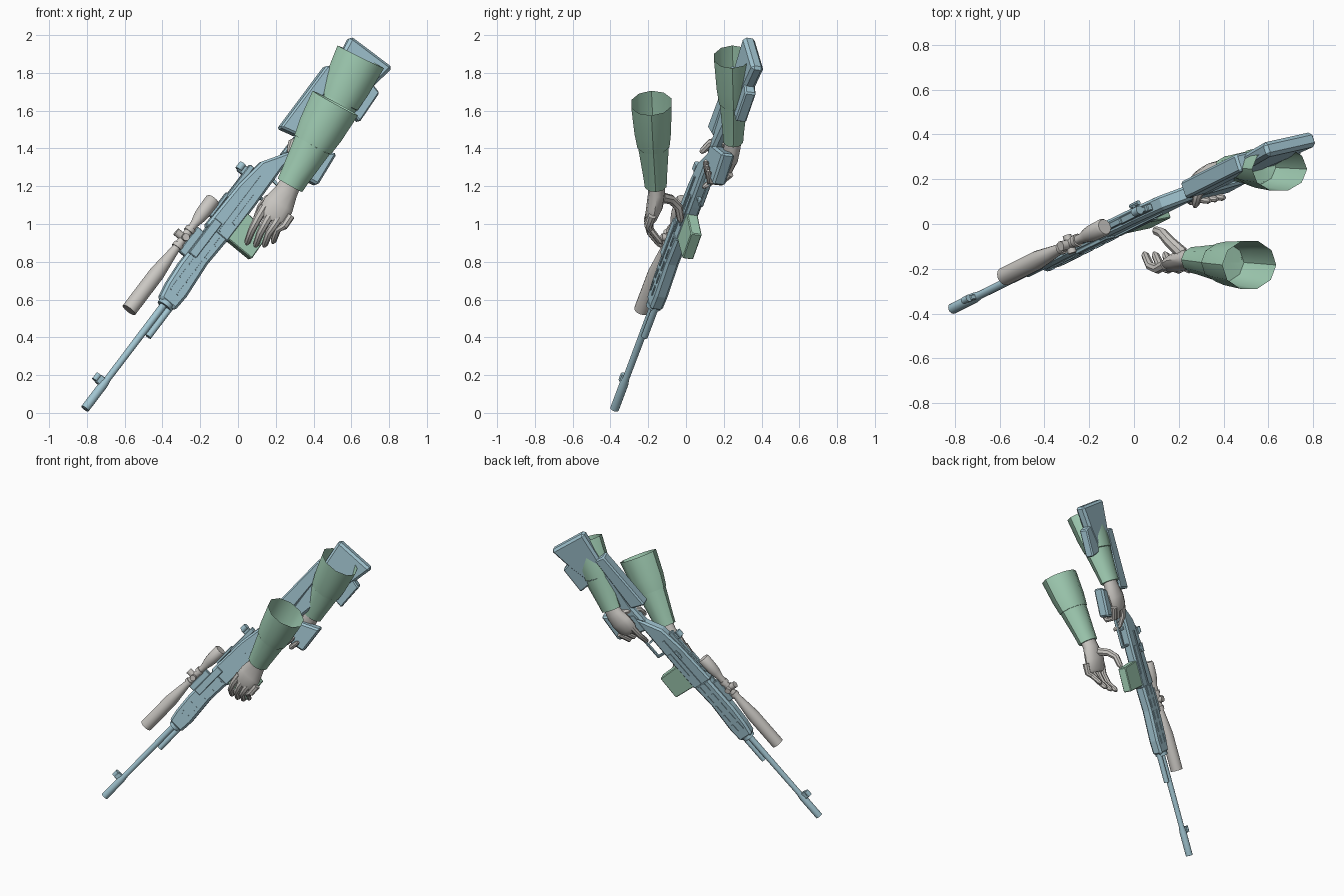
import bpy, bmesh, math
from mathutils import Matrix, Vector

if "Cube" in bpy.data.objects:
    bpy.data.objects.remove(bpy.data.objects["Cube"], do_unlink=True)


def material(name, rgb):
    m = bpy.data.materials.new(name)
    m.use_nodes = True
    m.diffuse_color = (*rgb, 1)
    m.node_tree.nodes["Principled BSDF"].inputs["Base Color"].default_value = (*rgb, 1)
    return m


BLUE = material("pale blue", (0.36, 0.56, 0.64))
GREEN = material("pale green", (0.36, 0.62, 0.46))
GREY = material("warm grey", (0.59, 0.57, 0.54))

# Rifle frame: local x runs muzzle to butt, y is up on the rifle, z is its left side
along = Vector((0.58, 0.288, 0.764)).normalized()
rise = Vector((-0.76, -0.162, 0.633))
rise = (rise - along * rise.dot(along)).normalized()
side = along.cross(rise)
RIFLE = Matrix((along, rise, side)).transposed().to_4x4()
RIFLE.translation = Vector((-0.81, -0.378, 0.022))
WORLD = Matrix.Identity(4)


def finish(name, bm, mat, frame, smooth=True):
    bmesh.ops.recalc_face_normals(bm, faces=bm.faces)
    me = bpy.data.meshes.new(name)
    bm.to_mesh(me)
    bm.free()
    me.materials.append(mat)
    ob = bpy.data.objects.new(name, me)
    bpy.context.collection.objects.link(ob)
    ob.matrix_world = frame
    if smooth:
        bpy.context.view_layer.objects.active = ob
        bpy.ops.object.select_all(action='DESELECT')
        ob.select_set(True)
        bpy.ops.object.shade_smooth_by_angle(angle=math.radians(40))
    return ob


def prism(name, pts, half, mat=BLUE, z=0, bevel=0.008):
    """Side profile in the rifle frame, extruded across its width."""
    bm = bmesh.new()
    f = bm.faces.new([bm.verts.new((x, y, z - half)) for x, y in pts])
    r = bmesh.ops.extrude_face_region(bm, geom=[f])
    moved = [v for v in r["geom"] if isinstance(v, bmesh.types.BMVert)]
    bmesh.ops.translate(bm, verts=moved, vec=(0, 0, 2 * half))
    ob = finish(name, bm, mat, RIFLE, smooth=False)
    if bevel:
        b = ob.modifiers.new("edge", 'BEVEL')
        b.width, b.segments, b.limit_method = bevel, 1, 'ANGLE'
    return ob


def box(name, x0, x1, y0, y1, half, mat=BLUE, z=0, bevel=0.004):
    return prism(name, [(x0, y0), (x1, y0), (x1, y1), (x0, y1)], half, mat, z, bevel)


def loft(name, rings, mat, across, frame=WORLD, n=12, caps=True):
    """Tube through (centre, half width, half depth); width follows 'across'."""
    bm = bmesh.new()
    pts = [Vector(r[0]) for r in rings]
    loops = []
    for i, (c, a, b) in enumerate(rings):
        tan = (pts[min(i + 1, len(pts) - 1)] - pts[max(i - 1, 0)]).normalized()
        u = Vector(across)
        u = (u - tan * u.dot(tan)).normalized()
        v = tan.cross(u)
        loops.append([bm.verts.new(pts[i] + u * a * math.cos(k * math.tau / n)
                                   + v * b * math.sin(k * math.tau / n)) for k in range(n)])
    for p, q in zip(loops, loops[1:]):
        for k in range(n):
            bm.faces.new((p[k], p[(k + 1) % n], q[(k + 1) % n], q[k]))
    if caps:
        bm.faces.new(loops[0])
        bm.faces.new(loops[-1])
    return finish(name, bm, mat, frame)


def lathe(name, profile, y, mat=BLUE, z=0, n=14):
    return loft(name, [((x, y, z), r, r) for x, r in profile], mat, (0, 1, 0), RIFLE, n)


def post(name, x, y0, y1, r, mat=BLUE):
    return loft(name, [((x, y0, 0), r, r), ((x, y1, 0), r, r)], mat, (1, 0, 0), RIFLE)


def finger(name, pts, r):
    """Tapered digit with a rounded tip."""
    p = [Vector(q) for q in pts]
    tip = p[-1] + (p[-1] - p[-2]).normalized() * r * 0.7
    rings = [(q, r * (1 - 0.1 * i), r * (1 - 0.1 * i)) for i, q in enumerate(p)]
    rings.append((tip, r * 0.35, r * 0.35))
    loft(name, rings, GREY, (0.77, 0.1, -0.6), n=8)


# Barrel, muzzle and front sight
lathe("barrel", [(0, .024), (.17, .024), (.21, .018), (.8, .02)], 0)
lathe("muzzle_bore", [(-.002, .013), (.01, .013)], 0)
lathe("lower_rod", [(.53, .018), (.74, .018)], -.036)
box("front_sight_base", .15, .2, .0, .045, .012)
lathe("front_sight_hood", [(.155, .016), (.195, .016)], .052)

# Handguard and receiver
prism("handguard", [(.73, -.062), (.83, -.068), (1.04, -.052), (1.22, -.06), (1.22, .07),
                    (.95, .072), (.82, .062), (.73, .045)], .036, bevel=.014)
prism("receiver", [(1.2, -.066), (1.45, -.066), (1.72, -.06), (1.86, -.075), (1.82, -.04),
                   (1.76, -.005), (1.67, .05), (1.5, .074), (1.2, .084)], .034, bevel=.012)
lathe("handguard_cap", [(.715, .042), (.74, .042)], -.006)
for s, label in ((1, "left"), (-1, "right")):
    for row in (-.02, .025):
        for k in range(5):
            x = .8 + k * .085
            box(f"{label}_vent_plate", x, x + .06, row - .006, row + .006, .004, z=s * .037, bevel=0)
    box(f"{label}_receiver_rail", 1.22, 1.6, .0, .012, .005, z=s * .036, bevel=0)
    box(f"{label}_receiver_plate", 1.3, 1.5, -.045, -.02, .004, z=s * .035, bevel=0)
lathe("charging_handle", [(1.44, .011), (1.5, .011)], .03, z=-.05, n=8)
box("charging_stem", 1.46, 1.48, .022, .038, .012, z=-.04, bevel=0)

# Rear sight
box("rear_sight_base", 1.4, 1.62, .06, .09, .016)
box("rear_sight_arm", 1.55, 1.6, .085, .125, .012)
lathe("rear_sight_drum", [(1.56, .02), (1.6, .02)], .12, n=10)
box("top_rail", 1.26, 1.42, .08, .1, .014)

# Magazine, trigger and grip
prism("magazine", [(1.22, -.05), (1.4, -.05), (1.39, -.215), (1.222, -.222)], .03, GREEN, bevel=.005)
box("trigger_guard", 1.52, 1.76, -.135, -.122, .012)
box("trigger_guard_front", 1.51, 1.525, -.135, -.05, .012)
prism("trigger", [(1.63, -.05), (1.65, -.05), (1.635, -.11), (1.625, -.11)], .006, bevel=0)
prism("grip", [(1.72, -.04), (1.86, -.03), (1.97, -.245), (1.768, -.266)], .036, bevel=.012)

# Stock
prism("stock", [(1.76, -.01), (1.9, -.012), (2.3, .04), (2.52, .078), (2.535, -.205),
                (2.36, -.18), (2.1, -.115), (1.86, -.085)], .034, bevel=.016)
prism("cheek_rest", [(1.878, .083), (2.311, .086), (2.32, .01), (1.908, -.02)], .04, bevel=.01)
prism("stock_heel", [(2.187, -.24), (2.38, -.23), (2.4, -.14), (2.2, -.12)], .03, bevel=.008)

# Telescopic sight and its mount
AXIS = .132
lathe("scope_tube", [(.575, .042), (.83, .042), (.93, .031), (1.0, .023), (1.17, .022),
                     (1.22, .034), (1.25, .038), (1.335, .04), (1.345, .034)], AXIS, GREY, n=16)
post("scope_turret", 1.075, .12, .186, .022, GREY)
loft("scope_side_turret", [((1.075, AXIS, -.042), .02, .02), ((1.075, AXIS, .042), .02, .02)],
     GREY, (1, 0, 0), RIFLE)
for x in (1.02, 1.13):
    lathe("scope_ring", [(x - .012, .029), (x + .012, .029)], AXIS, GREY)
box("scope_mount", 1.0, 1.17, .05, .112, .014)
box("scope_mount_clamp", 1.02, 1.26, .02, .07, .01, z=.034)


# Sleeves: a cuff and a wider forearm, open at the elbow
def sleeve(label, wrist, seam, elbow, depth):
    wrist, seam, elbow = Vector(wrist), Vector(seam), Vector(elbow)
    a = (0.87, 0, -0.5)

    def ring(c, r):
        return (c, r, r * depth)
    loft(f"{label}_cuff", [ring(wrist, .058), ring(wrist, .074), ring(wrist.lerp(seam, .25), .08),
                           ring(seam, .104)], GREEN, a, n=10, caps=False)
    loft(f"{label}_forearm_sleeve", [ring(seam, .1), ring(seam, .109),
                                     ring(seam.lerp(elbow, .35), .124), ring(elbow, .137)],
         GREEN, a, n=10, caps=False)


sleeve("left", (.275, -.16, 1.205), (.395, -.172, 1.42), (.515, -.183, 1.64), .82)
sleeve("right", (.425, .25, 1.44), (.535, .252, 1.65), (.65, .245, 1.885), .74)

# Left hand, open with fingers curling under
loft("left_palm", [((.285, -.16, 1.23), .055, .046), ((.255, -.155, 1.17), .062, .045),
                   ((.215, -.165, 1.1), .082, .044), ((.18, -.185, 1.04), .08, .032),
                   ((.17, -.188, 1.02), .06, .02)], GREY, (0.9, 0, -0.43))
for k, label in enumerate(("index", "middle", "ring", "little")):
    x = k * .046
    drop = (0, .012, .012, -.006)[k]
    finger(f"left_{label}_finger", [(.14 + x, -.18, 1.09 - k * .016), (.105 + x, -.2, 1.03 - k * .014),
                                    (.072 + x, -.188, .965 - drop), (.05 + x, -.14, .905 - drop)],
           .025 - .002 * (k == 3))
finger("left_thumb", [(.215, -.13, 1.14), (.16, -.08, 1.13), (.125, -.04, 1.09), (.1, -.03, 1.03)], .029)

# Right hand, wrapped round the grip
loft("right_palm", [((.435, .25, 1.46), .052, .045), ((.405, .245, 1.41), .06, .045),
                    ((.36, .235, 1.36), .075, .042), ((.32, .215, 1.31), .072, .036),
                    ((.305, .2, 1.29), .05, .025)], GREY, (0.76, 0.1, -0.63))
finger("right_index_finger", [(.29, .22, 1.34), (.25, .18, 1.27), (.235, .13, 1.22), (.25, .1, 1.2)], .021)
for k, label in enumerate(("middle", "ring", "little")):
    o = Vector((.76, .16, -.63)) * .042 * k
    path = [(.31, .22, 1.32), (.265, .17, 1.275), (.28, .11, 1.28), (.33, .105, 1.325)]
    finger(f"right_{label}_finger", [Vector(p) + o for p in path], .022)
finger("right_thumb", [(.37, .22, 1.42), (.32, .19, 1.44), (.285, .13, 1.43), (.275, .09, 1.39)], .026)
